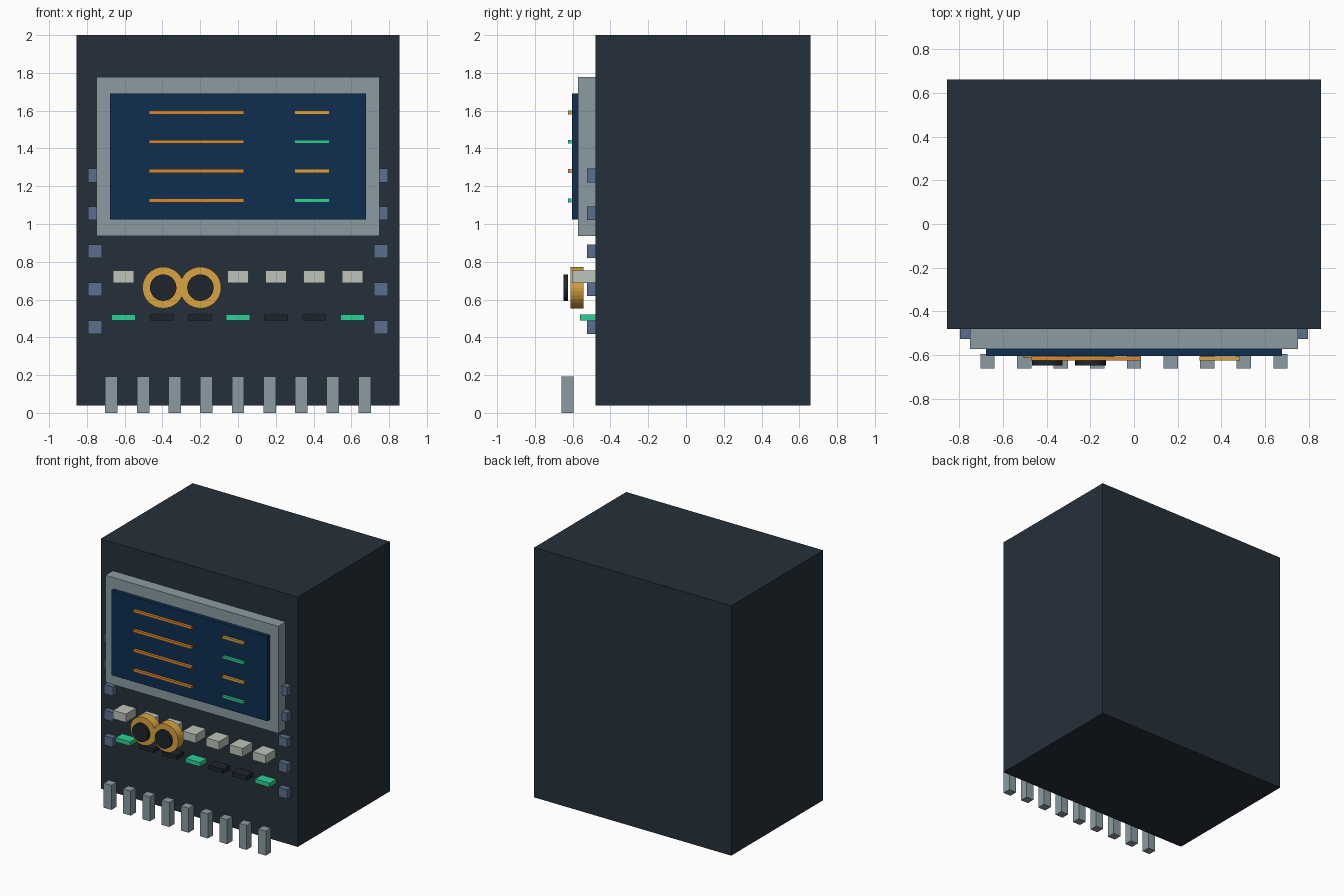
import bpy, bmesh
from mathutils import Matrix

old = bpy.data.objects.get("Cube")
if old:
    bpy.data.objects.remove(old, do_unlink=True)


def material(name, hex_code):
    def linear(c):
        return c / 12.92 if c <= 0.04045 else ((c + 0.055) / 1.055) ** 2.4
    rgb = [linear(int(hex_code[i:i + 2], 16) / 255) for i in (0, 2, 4)]
    m = bpy.data.materials.new(name)
    m.use_nodes = True
    m.diffuse_color = (*rgb, 1)
    m.node_tree.nodes["Principled BSDF"].inputs["Base Color"].default_value = (*rgb, 1)
    return m


charcoal = material("charcoal", "25303A")
steel = material("steel grey", "8B9CA3")
navy = material("navy screen", "0F2F50")
orange = material("orange", "D98A32")
amber = material("amber", "D9A441")
green = material("green", "2ED095")
ivory = material("pale grey", "BDC4BB")
slate = material("slate blue", "5A6F8C")
black = material("near black", "1E252C")


def finish(name, bm, mat):
    mesh = bpy.data.meshes.new(name)
    bm.to_mesh(mesh)
    bm.free()
    mesh.materials.append(mat)
    obj = bpy.data.objects.new(name, mesh)
    bpy.context.collection.objects.link(obj)
    return obj


def box(name, mat, x, y, z):
    """Box from (min, max) ranges on each axis."""
    bm = bmesh.new()
    bmesh.ops.create_cube(bm, size=1)
    for v in bm.verts:
        v.co = [(a + b) / 2 + c * (b - a) for (a, b), c in zip((x, y, z), v.co)]
    return finish(name, bm, mat)


def disc(name, mat, x, z, radius, y):
    """Cylinder lying along the y axis."""
    bm = bmesh.new()
    bmesh.ops.create_cone(bm, cap_ends=True, segments=32, radius1=radius,
                          radius2=radius, depth=y[1] - y[0],
                          matrix=Matrix.Translation((x, sum(y) / 2, z))
                          @ Matrix.Rotation(1.5708, 4, "X"))
    return finish(name, bm, mat)


def span(centre, width):
    return (centre - width / 2, centre + width / 2)


FRONT = -0.48

# Cabinet and display
box("cabinet", charcoal, (-0.855, 0.855), (FRONT, 0.66), (0.04, 2))
box("screen_frame", steel, (-0.75, 0.75), (-0.572, FRONT), (0.937, 1.777))
box("screen", navy, (-0.677, 0.677), (-0.603, -0.57), (1.025, 1.69))

# Readout bars on the display
for i in range(4):
    z = span(1.59 - i * 0.155, 0.02)
    box(f"long_bar_{i}", orange, (-0.472, 0.032), (-0.625, -0.605), z)
    box(f"short_bar_{i}", green if i % 2 else amber, (0.3, 0.485), (-0.625, -0.605), z)

# Side buttons
for side, sign in (("left", 1), ("right", -1)):
    for i in range(5):
        box(f"{side}_side_button_{i}", slate, span(sign * 0.757, 0.076),
            (-0.525, FRONT), span(1.257 - i * 0.201, 0.072))

# Row of keys with an indicator light under each
for i in range(7):
    x = (i - 3) * 0.202
    box(f"key_{i}", ivory, span(x, 0.112), (-0.603, FRONT), (0.687, 0.753))
    box(f"indicator_{i}", black if i % 3 else green, span(x, 0.126),
        (-0.562, FRONT), (0.488, 0.521))

# Two dials with floating caps
for i, x in enumerate((-0.396, -0.199)):
    disc(f"dial_{i}", amber, x, 0.663, 0.11, (-0.612, -0.542))
    disc(f"dial_cap_{i}", black, x, 0.663, 0.07, (-0.648, -0.625))

# Row of pins along the bottom front
for i in range(9):
    box(f"pin_{i}", steel, span((i - 4) * 0.1675, 0.066), (-0.66, -0.595), (0, 0.192))
